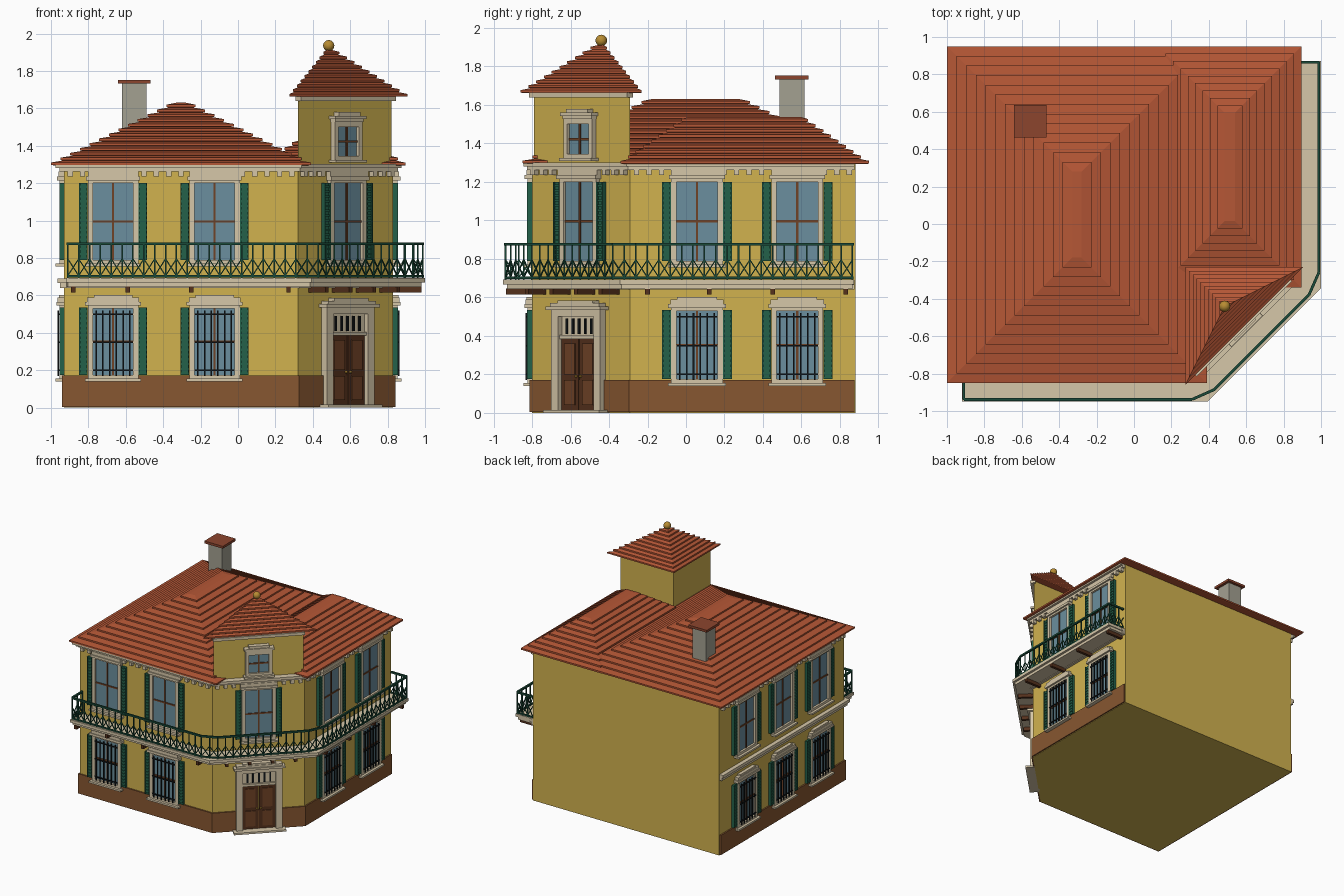
import bpy, bmesh, math
from mathutils import Matrix, Vector

if "Cube" in bpy.data.objects:
    bpy.data.objects.remove(bpy.data.objects["Cube"])

COL = dict(wall=(.82, .70, .31), brown=(.53, .34, .19), stone=(.84, .78, .66), tile=(.71, .34, .21),
           glass=(.42, .56, .62), green=(.14, .38, .29), iron=(.07, .09, .10), wood=(.44, .26, .15),
           darkwood=(.33, .19, .11), rail=(.10, .29, .22), grey=(.64, .63, .57), cap=(.55, .27, .18),
           gold=(.72, .55, .20))
MATS, PARTS = {}, {}
for k, c in COL.items():
    MATS[k] = bpy.data.materials.new(k)
    MATS[k].diffuse_color = [((v + .055) / 1.055) ** 2.4 for v in c] + [1]


def part(name, mat):
    return PARTS.setdefault(name, (bmesh.new(), mat))[0]


def box(name, mat, M, x0, x1, o0, o1, z0, z1):
    """Box in a wall frame: x along the wall, o outward, z up."""
    S = Matrix.Diagonal((x1 - x0, o1 - o0, z1 - z0, 1))
    T = Matrix.Translation(((x0 + x1) / 2, -(o0 + o1) / 2, (z0 + z1) / 2))
    bmesh.ops.create_cube(part(name, mat), size=1, matrix=M @ T @ S)


def beam(name, mat, a, b, w):
    a, b = Vector(a), Vector(b)
    R = (b - a).to_track_quat('Z', 'Y').to_matrix().to_4x4()
    S = Matrix.Diagonal((w, w, (b - a).length, 1))
    bmesh.ops.create_cube(part(name, mat), size=1, matrix=Matrix.Translation((a + b) / 2) @ R @ S)


def loft(name, mat, loops):
    bm = part(name, mat)
    rows = [[bm.verts.new(p) for p in lp] for lp in loops]
    n = len(rows[0])
    for a, b in zip(rows, rows[1:]):
        for i in range(n):
            bm.faces.new((a[i], a[(i + 1) % n], b[(i + 1) % n], b[i]))
    bm.faces.new(rows[0][::-1])
    bm.faces.new(rows[-1])


def prism(name, mat, pts, z0, z1):
    loft(name, mat, [[(x, y, z) for x, y in pts] for z in (z0, z1)])


def frame(x, y, deg):
    return Matrix.Translation((x, y, 0)) @ Matrix.Rotation(math.radians(deg), 4, 'Z')


XL, XR, YF, YB, CX, CY = -.93, .83, -.80, .88, .32, -.29
FRONT, RIGHT, LEFT = frame(0, YF, 0), frame(XR, 0, 90), frame(XL, 0, -90)
CHAMF = frame((CX + XR) / 2, (YF + CY) / 2, 45)


def plan(o, back):
    """House outline pushed outward by o on all street sides."""
    k = o * math.tan(math.radians(22.5))
    return [(XL - o, back), (XL - o, YF - o), (CX + k, YF - o), (XR + o, CY - k), (XR + o, back)]


# Walls, plinth, string course, cornice
prism("house_walls", "wall", plan(0, YB), 0, 1.295)
prism("plinth", "brown", plan(.012, YB - .004), .004, .172)
prism("string_course", "stone", plan(.022, YB - .004), .64, .665)
prism("string_course", "stone", plan(.035, YB - .004), .665, .69)
prism("cornice", "stone", plan(.025, YB - .004), 1.262, 1.28)
prism("cornice", "stone", plan(.045, YB - .004), 1.28, 1.302)
for M, a, b in ((FRONT, XL, CX), (CHAMF, -.36, .36), (RIGHT, CY, YB), (LEFT, -YB, -YF)):
    n = round((b - a) / .065)
    for i in range(n):
        x = a + (i + .5) * (b - a) / n
        box("dentils", "stone", M, x - .014, x + .014, 0, .03, 1.235, 1.262)


def surround(M, x, w, z0, z1, t, o, base=True):
    for s in (-1, 1):
        a, b = sorted((x + s * w, x + s * (w + t)))
        box("window_surrounds", "stone", M, a, b, -.01, o, z0 - .02, z1 + t)
    box("window_surrounds", "stone", M, x - w, x + w, -.01, o, z1, z1 + t)
    if base:
        box("window_surrounds", "stone", M, x - w, x + w, -.01, o, z0 - .02, z0)
        box("window_sills", "stone", M, x - w - t - .015, x + w + t + .015, -.01, .045, z0 - .035, z0 - .02)


def window(M, x, w, z0, z1, t=.028):
    surround(M, x, w, z0, z1, t, .024)
    box("window_glass", "glass", M, x - w, x + w, -.01, .006, z0, z1)
    zm = (z0 + z1) / 2
    box("window_bars", "wood", M, x - .006, x + .006, 0, .013, z0, z1)
    box("window_bars", "wood", M, x - w, x + w, 0, .012, zm - .006, zm + .006)


def crown(M, x, w, z, steps=((.012, .02, .04), (0, .024, .034), (-.035, .014, .028))):
    for dw, h, o in steps:
        box("window_crowns", "stone", M, x - w - dw, x + w + dw, -.01, o, z, z + h)
        z += h


def shutters(M, x, z0, z1):
    for s in (-1, 1):
        a, b = sorted((x + s * .136, x + s * .182))
        box("shutters", "green", M, a, b, 0, .016, z0, z1)
        for e in (a, b - .007):
            box("shutters", "green", M, e, e + .007, .01, .025, z0, z1)
        n = round((z1 - z0) / .026)
        for i in range(n):
            z = z0 + i * (z1 - z0) / n
            box("shutter_slats", "green", M, a, b, .012, .022, z, z + .012)


# Windows on the street sides
sides = [(FRONT, -.668), (FRONT, -.125), (RIGHT, .057), (RIGHT, .578),
         (LEFT, .46), (LEFT, -.035), (LEFT, -.53)]
for M, x in sides + [(CHAMF, 0)]:
    window(M, x, .107, .79, 1.2)
    shutters(M, x, .79, 1.2)
    crown(M, x, .135, 1.215, ((.01, .02, .038), (0, .027, .03)))
for M, x in sides:
    window(M, x, .107, .175, .53)
    shutters(M, x, .175, .535)
    crown(M, x, .138, .545)
    for i in range(6):
        u = x - .09 + i * .036
        box("window_grilles", "iron", M, u - .004, u + .004, .026, .034, .17, .52)
    for z in (.2, .35, .5):
        box("window_grilles", "iron", M, x - .107, x + .107, .024, .032, z - .004, z + .004)

# Corner door with transom and step
surround(CHAMF, 0, .13, .02, .50, .05, .04, False)
crown(CHAMF, 0, .18, .535, ((.02, .018, .06), (0, .018, .05), (-.05, .014, .045)))
box("door_step", "stone", CHAMF, -.205, .205, 0, .075, 0, .016)
box("transom", "stone", CHAMF, -.13, .13, 0, .012, .40, .5)
box("transom", "stone", CHAMF, -.13, .13, 0, .03, .385, .405)
for i in range(5):
    u = -.09 + i * .045
    box("transom_bars", "iron", CHAMF, u - .007, u + .007, .01, .018, .41, .49)
for s in (-1, 1):
    a, b = sorted((s * .003, s * .13))
    box("door_leaves", "darkwood", CHAMF, a, b, 0, .015, .016, .385)
    for z0, z1 in ((.04, .17), (.2, .36)):
        box("door_panels", "wood", CHAMF, a + .025, b - .025, .01, .022, z0, z1)
    bmesh.ops.create_uvsphere(part("door_knobs", "gold"), u_segments=8, v_segments=6, radius=.008,
                              matrix=CHAMF @ Matrix.Translation((s * .016, -.022, .19)))

# Balcony slab
inner = [(.8, -.25), (.3, -.75), (-.92, -.75)]
prism("balcony_slab", "stone", [(-.92, -.95), (.394, -.95), (1, -.344), (1, .872), (.8, .872)] + inner, .668, .692)
prism("balcony_fascia", "stone", [(-.91, -.93), (.386, -.93), (.98, -.336), (.98, .865), (.8, .865)] + inner, .645, .668)
# Brackets under the balcony
for M, xs, o in ((FRONT, (-.88, -.59, -.25, .27), .135), (CHAMF, (-.27, -.09, .09, .27), .13),
                 (RIGHT, (-.2, .12, .45, .83), .15)):
    for x in xs:
        box("balcony_brackets", "darkwood", M, x - .012, x + .012, 0, o, .615, .647)

# Railing with crossed lower panels
path = [(-.91, -.80), (-.91, -.938), (.31, -.938), (.43, -.885), (.935, -.38), (.988, -.26), (.988, .865), (.84, .865)]
for p, q in zip(path, path[1:]):
    p, q = Vector((*p, 0)), Vector((*q, 0))
    up = lambda v, z: v + Vector((0, 0, z))
    beam("balcony_rails", "rail", up(p, .876), up(q, .876), .015)
    beam("balcony_rails", "rail", up(p, .702), up(q, .702), .011)
    n = max(1, round((q - p).length / .058))
    for i in range(n):
        a, b = p.lerp(q, i / n), p.lerp(q, (i + 1) / n)
        beam("balcony_balusters", "rail", up(a, .69), up(a, .876), .008)
        beam("balcony_lattice", "rail", up(a, .705), up(b, .795), .006)
        beam("balcony_lattice", "rail", up(b, .705), up(a, .795), .006)


# Tiled roofs: stacked overlapping courses
def roof(name, outline, n, z0, rise):
    loops, h = [], rise / n
    for i in range(n):
        t, z = i / n, z0 + i * h
        loops += [[(x, y, z) for x, y in outline(t + .25 / n)], [(x, y, z + .1 * h) for x, y in outline(t)],
                  [(x, y, z + .6 * h) for x, y in outline(t)]]
    loops.append([(x, y, z0 + rise) for x, y in outline(1)])
    loft(name, "tile", loops)


def rect(x0, x1, y0, y1, d):
    return lambda t: [(x0 + d * t, y0 + d * t), (x1 - d * t, y0 + d * t),
                      (x1 - d * t, y1 - d * t), (x0 + d * t, y1 - d * t)]


TRI = [Vector(p) for p in ((.275, -.86), (.905, -.23), (.275, -.23))]
MID = sum(TRI, Vector((0, 0))) / 3
roof("main_roof", rect(-1, .39, -.85, .95, .67), 13, 1.295, .335)
roof("side_roof", rect(.13, .895, -.34, .95, .355), 9, 1.293, .245)
roof("tower_roof", lambda t: [tuple(v.lerp(MID, t * .96)) for v in TRI], 10, 1.662, .25)

# Corner tower
prism("tower_walls", "wall", [(.32, -.79), (.82, -.29), (.32, -.29)], 1.28, 1.664)
box("tower_cornice", "stone", CHAMF, -.36, .36, -.02, .022, 1.64, 1.664)
window(CHAMF, 0, .078, 1.345, 1.50, .026)
crown(CHAMF, 0, .105, 1.526, ((0, .016, .03), (.012, .018, .04), (-.025, .02, .032)))
bmesh.ops.create_uvsphere(part("tower_finial", "gold"), u_segments=16, v_segments=10, radius=.03,
                          matrix=Matrix.Translation((MID.x, MID.y, 1.935)))

# Chimney
W = Matrix()
box("chimney", "grey", W, -.62, -.49, -.615, -.485, 1.32, 1.732)
box("chimney_cap", "cap", W, -.642, -.468, -.637, -.463, 1.732, 1.752)

for name, (bm, mat) in PARTS.items():
    bmesh.ops.recalc_face_normals(bm, faces=bm.faces)
    me = bpy.data.meshes.new(name)
    bm.to_mesh(me)
    bm.free()
    me.materials.append(MATS[mat])
    bpy.context.collection.objects.link(bpy.data.objects.new(name, me))
for p in bpy.data.objects["tower_finial"].data.polygons:
    p.use_smooth = True

for m in bpy.data.materials:
    if m.users and not m.is_grease_pencil:
        m.use_nodes = True
        m.node_tree.nodes["Principled BSDF"].inputs["Base Color"].default_value = m.diffuse_color
